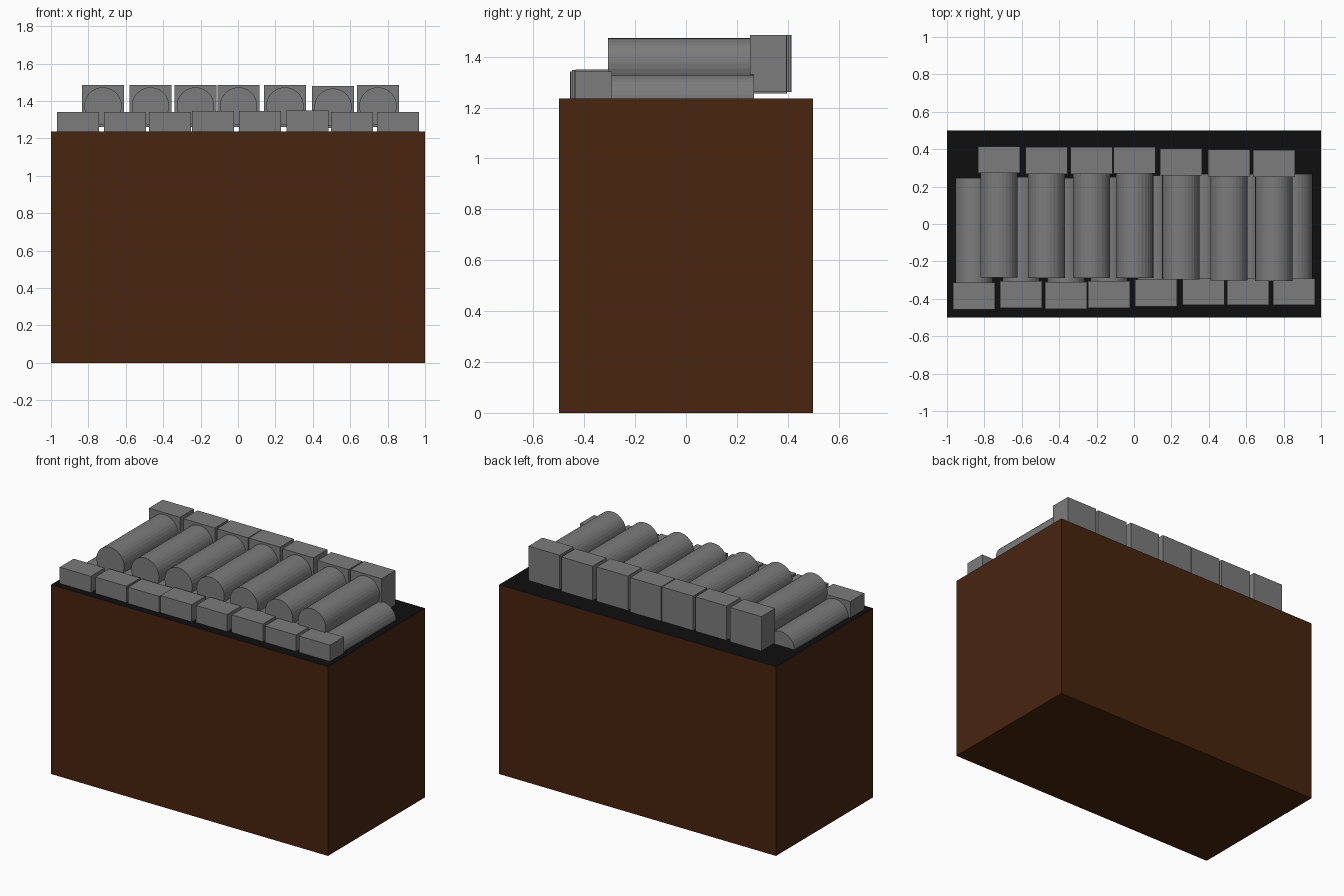
import bpy, bmesh, math
from mathutils import Matrix, Vector

if "Cube" in bpy.data.objects:
    bpy.data.objects.remove(bpy.data.objects["Cube"])


def material(name, rgb):
    m = bpy.data.materials.new(name)
    m.diffuse_color = (*rgb, 1)
    m.use_nodes = True
    m.node_tree.nodes["Principled BSDF"].inputs["Base Color"].default_value = m.diffuse_color
    return m


BROWN = material("dark_brown", (0.065, 0.018, 0.0045))
BLACK = material("black", (0.0045, 0.0045, 0.0045))
GREY = material("grey", (0.2, 0.2, 0.2))


def finish(name, bm, mats):
    me = bpy.data.meshes.new(name)
    bm.to_mesh(me)
    bm.free()
    for m in mats:
        me.materials.append(m)
    ob = bpy.data.objects.new(name, me)
    bpy.context.collection.objects.link(ob)
    return ob


def add_box(bm, centre, size):
    bmesh.ops.create_cube(bm, size=1, matrix=Matrix.Translation(centre) @ Matrix.Diagonal((*size, 1)))


# crate: brown sides, black top
TOP = 1.236
bm = bmesh.new()
add_box(bm, (0, 0, TOP / 2), (2, 1, TOP))
for f in bm.faces:
    f.material_index = 1 if f.normal.z > 0.5 else 0
finish("crate", bm, [BROWN, BLACK])

HEAD_W, HEAD_D, BODY_R, BODY_L = 0.225, 0.143, 0.1, 0.558


def canister(name, x, joint, z, side):
    """Round body with a square head; side is the y direction of the head."""
    bm = bmesh.new()
    add_box(bm, (x, joint + side * HEAD_D / 2, z), (HEAD_W, HEAD_D, HEAD_W))
    bmesh.ops.create_cone(
        bm, cap_ends=True, segments=32, radius1=BODY_R, radius2=BODY_R, depth=BODY_L,
        matrix=Matrix.Translation((x, joint - side * BODY_L / 2, z)) @ Matrix.Rotation(math.pi / 2, 4, 'X'))
    finish(name, bm, [GREY])


# lower row, half sunk into the crate, heads at the front: x, joint y, z
lower = [(-0.856, -0.313, 1.230), (-0.604, -0.306, 1.230), (-0.364, -0.311, 1.230),
         (-0.133, -0.306, 1.235), (0.117, -0.298, 1.235), (0.371, -0.291, 1.238),
         (0.610, -0.291, 1.230), (0.856, -0.291, 1.230)]
for i, (x, y, z) in enumerate(lower):
    canister(f"lower_canister_{i + 1}", x, y, z, -1)

# upper row lying in the gaps, heads at the back
upper = [(-0.722, 0.272, 1.373), (-0.468, 0.268, 1.373), (-0.227, 0.268, 1.373),
         (0.003, 0.269, 1.373), (0.251, 0.260, 1.373), (0.508, 0.255, 1.367),
         (0.748, 0.252, 1.373)]
for i, (x, y, z) in enumerate(upper):
    canister(f"upper_canister_{i + 1}", x, y, z, 1)
